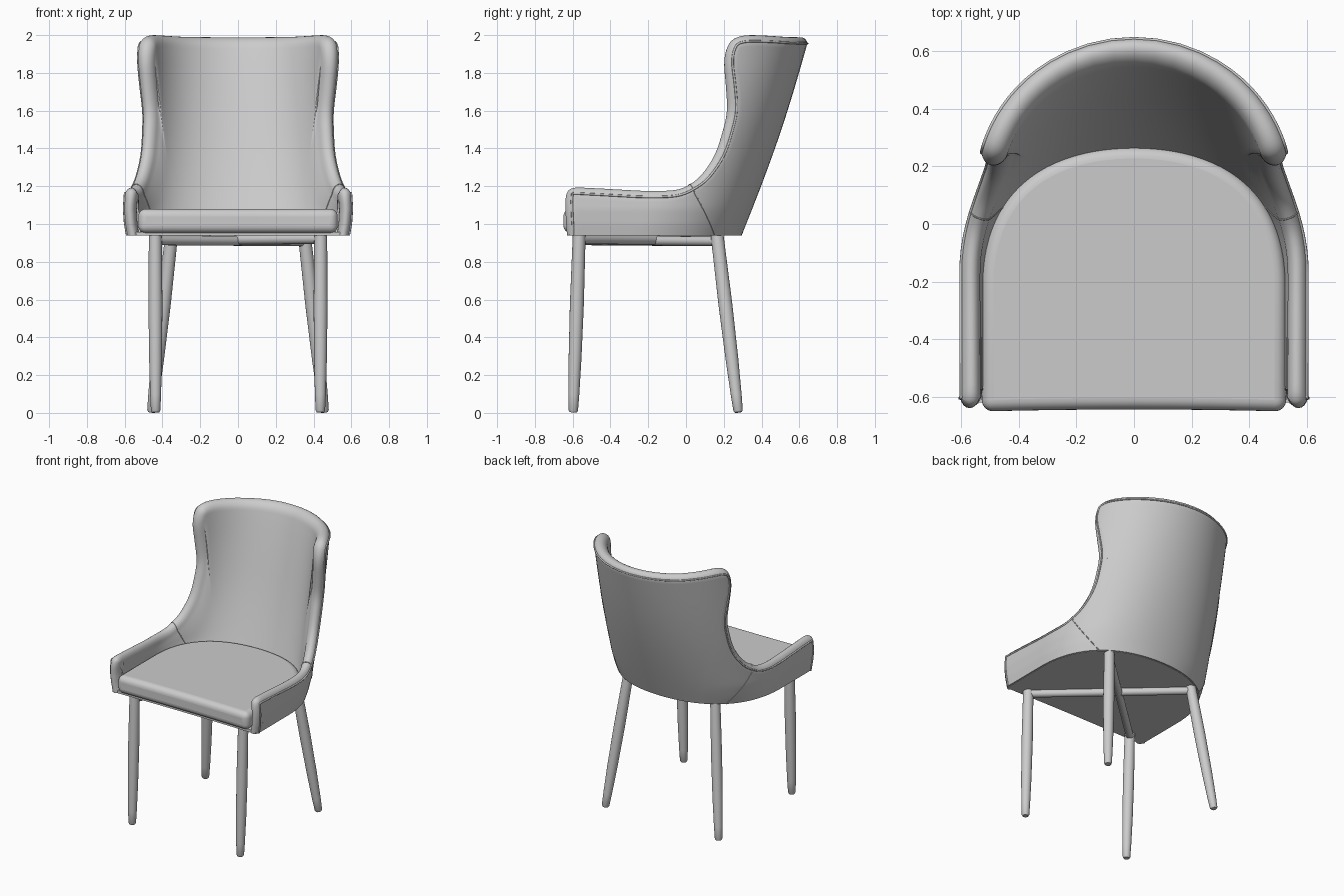
import bpy, bmesh
from math import sin, cos, asin, pi, radians
from mathutils import Vector

if "Cube" in bpy.data.objects:
    bpy.data.objects.remove(bpy.data.objects["Cube"])

B = 0.545          # depth of the round back plan
END = B * pi / 2   # plan arc length at the centre line
RIM = 0.06         # rim rounding
START = radians(62)


def finish(ob, angle=35):
    bpy.ops.object.select_all(action='DESELECT')
    ob.select_set(True)
    bpy.context.view_layer.objects.active = ob
    bpy.ops.object.shade_smooth_by_angle(angle=radians(angle))
    return ob


def add_mesh(name, bm):
    bmesh.ops.recalc_face_normals(bm, faces=bm.faces)
    me = bpy.data.meshes.new(name)
    bm.to_mesh(me)
    bm.free()
    ob = bpy.data.objects.new(name, me)
    bpy.context.collection.objects.link(ob)
    return ob


def tube(name, pts, radii, res=6):
    cu = bpy.data.curves.new(name, 'CURVE')
    cu.dimensions = '3D'
    cu.bevel_depth = 1.0
    cu.bevel_resolution = res
    cu.use_fill_caps = True
    sp = cu.splines.new('POLY')
    sp.points.add(len(pts) - 1)
    for p, co, r in zip(sp.points, pts, radii):
        p.co = (*co, 1)
        p.radius = r
    ob = bpy.data.objects.new(name, cu)
    bpy.context.collection.objects.link(ob)
    bpy.ops.object.select_all(action='DESELECT')
    ob.select_set(True)
    bpy.context.view_layer.objects.active = ob
    bpy.ops.object.convert(target='MESH')
    return finish(bpy.context.view_layer.objects.active, 50)


def lerp(a, b, t):
    return a + (b - a) * t


# Shell surface: leaning half-round plan with straight arms in front
def centre_y(z):
    t = (z - 0.94) / 1.06
    return -0.25 + 0.36 * t + 0.02 * sin(pi * t)


def half_width(z):
    pts = [(0.94, 0.587), (1.0, 0.598), (1.08, 0.604), (1.2, 0.596), (2.01, 0.548)]
    for (z0, a0), (z1, a1) in zip(pts, pts[1:]):
        if z <= z1:
            return lerp(a0, a1, (z - z0) / (z1 - z0))
    return pts[-1][1]


def surf(s, z, off=0.0):
    a, cy = half_width(z), centre_y(z)
    off *= 0.075 + 0.03 * (z - 0.94)
    if s < 0:
        return Vector((a - off, cy + s, z))
    th = s / B
    k = 1 + 0.04 * sin(2 * th) ** 2 * (2 - z) / 1.06   # squarer plan low down
    n = Vector((B * cos(th), a * sin(th), 0)).normalized()
    return Vector((a * k * cos(th), cy + B * k * sin(th), z)) - n * off


# Shell edge seen from the side: y, z, and where its column meets the bottom
EDGE = [(-.63, .94, -.32), (-.637, 1.05, -.315), (-.635, 1.15, -.305), (-.60, 1.19, -.27),
        (-.5, 1.19, -.18), (-.35, 1.182, -.05), (-.2, 1.175, .12), (-.05, 1.18, .3),
        (.03, 1.21, .43), (.1, 1.265, .47), (.17, 1.37, .5), (.215, 1.5, .53),
        (.235, 1.6, .555), (.228, 1.72, .58), (.215, 1.84, .61), (.225, 1.92, .63),
        (.26, 1.975, .65), (.33, 1.998, .68), (.45, 1.997, .73), (.57, 1.99, .785)]


def to_s(y, z):
    d = y - centre_y(z)
    return d if d < 0 else B * asin(min(1, d / B))


ctrl = [Vector((to_s(y, z), z, b)) for y, z, b in EDGE] + [Vector((END, 1.988, END))]
ext = [2 * ctrl[0] - ctrl[1]] + ctrl + [2 * ctrl[-1] - ctrl[-2]]
SUB = 4
edge = []
for i in range(len(ctrl) - 1):
    p0, p1, p2, p3 = ext[i:i + 4]
    for k in range(SUB):
        t = k / SUB
        edge.append(0.5 * (2 * p1 + (p2 - p0) * t + (2 * p0 - 5 * p1 + 4 * p2 - p3) * t * t
                           + (3 * p1 - p0 - 3 * p2 + p3) * t ** 3))
edge.append(ctrl[-1])

columns, rim_line = [], []
for i, e in enumerate(edge):
    d = edge[min(i + 1, len(edge) - 1)] - edge[max(i - 1, 0)]
    n = Vector((d.y, -d.x)).normalized()
    if i == 0:
        n = Vector((1, 0))
    if i == len(edge) - 1:
        n = Vector((0, -1))
    top, low = Vector((e.x, e.y)), Vector((e.z, 0.94))
    q = top + n * RIM
    ring = [surf(*lerp(low, q, k / 12)) for k in range(13)]
    for k in range(11):                         # rounded rim
        f = lerp(-START, pi / 2, k / 10)
        off = 0.85 * (sin(f) + sin(START)) / (1 + sin(START))
        ring.append(surf(*(top + n * RIM * (1 - cos(f))), off))
    rim_line.append(ring[13])
    for k in range(1, 13):                      # padded inner face
        t = min(1, k / 5)
        ring.append(surf(*lerp(q, low, k / 12), 0.85 + 0.15 * t * (2 - t)))
    columns.append(ring)

bm = bmesh.new()
rows = [[bm.verts.new(p) for p in ring] for ring in columns]
for r0, r1 in zip(rows, rows[1:]):
    for k in range(len(r0)):
        j = (k + 1) % len(r0)
        bm.faces.new((r0[k], r0[j], r1[j], r1[k]))
bm.faces.new(rows[0])
bmesh.ops.remove_doubles(bm, verts=bm.verts, dist=0.0004)
shell = add_mesh("back_and_arm_shell", bm)
mir = shell.modifiers.new("Mirror", 'MIRROR')
mir.merge_threshold = 0.002
finish(shell, 40)


def flip(p, sx):
    return (p[0] * sx, p[1], p[2])


# Piping round the outer rim, and the seams between arms and back
full = [flip(p, 1) for p in rim_line] + [flip(p, -1) for p in reversed(rim_line[:-1])]
tube("rim_piping", full, [0.006] * len(full), 2)
seam = columns[8 * SUB]
for side, sx in (("right", 1), ("left", -1)):
    tube(side + "_arm_seam", [flip(p, sx) for p in seam], [0.003] * len(seam), 1)


# D-shaped slabs: seat cushion and underside panel
def slab(name, a, cy, b, front, z0, z1, bevel):
    bm = bmesh.new()
    pts = []
    for k in range(49):
        th = pi * k / 48
        r = 1 + 0.045 * sin(2 * th) ** 2
        pts.append((a * r * cos(th), cy + b * r * sin(th)))
    pts += [(a * x, front + 0.007 * (1 - x * x)) for x in (-1, -.75, -.5, -.25, 0, .25, .5, .75, 1)]
    face = bm.faces.new([bm.verts.new((x, y, z0)) for x, y in pts])
    res = bmesh.ops.extrude_face_region(bm, geom=[face])
    bmesh.ops.translate(bm, vec=(0, 0, z1 - z0),
                        verts=[v for v in res['geom'] if isinstance(v, bmesh.types.BMVert)])
    ob = add_mesh(name, bm)
    if bevel:
        mod = ob.modifiers.new("Bevel", 'BEVEL')
        mod.width, mod.segments = bevel, 6
        mod.limit_method, mod.angle_limit = 'ANGLE', radians(50)
        mod.use_clamp_overlap = False
    return finish(ob, 40)


slab("seat_cushion", 0.528, -0.22, 0.487, -0.65, 0.952, 1.08, 0.04)
slab("underside_panel", 0.578, -0.25, 0.535, -0.62, 0.938, 0.958, 0)

# Tapered legs and crossed rails
LEG = [(0, .019), (.01, .025), (.1, .029), (.3, .034), (.6, .037), (1, .034)]
for side, sx in (("right", 1), ("left", -1)):
    for name, foot, head in (("front_leg", (.436, -.597, .003), (.438, -.565, .955)),
                             ("back_leg", (.457, .277, .003), (.35, .163, .955))):
        f, h = Vector(flip(foot, sx)), Vector(flip(head, sx))
        tube(f"{side}_{name}", [lerp(f, h, t) for t, r in LEG], [r for t, r in LEG], 8)
    z = 0.92 if sx > 0 else 0.914
    tube(side + "_cross_rail", [(.435 * sx, -.56, z), (-.35 * sx, .165, z - .006)], [.026] * 2)
